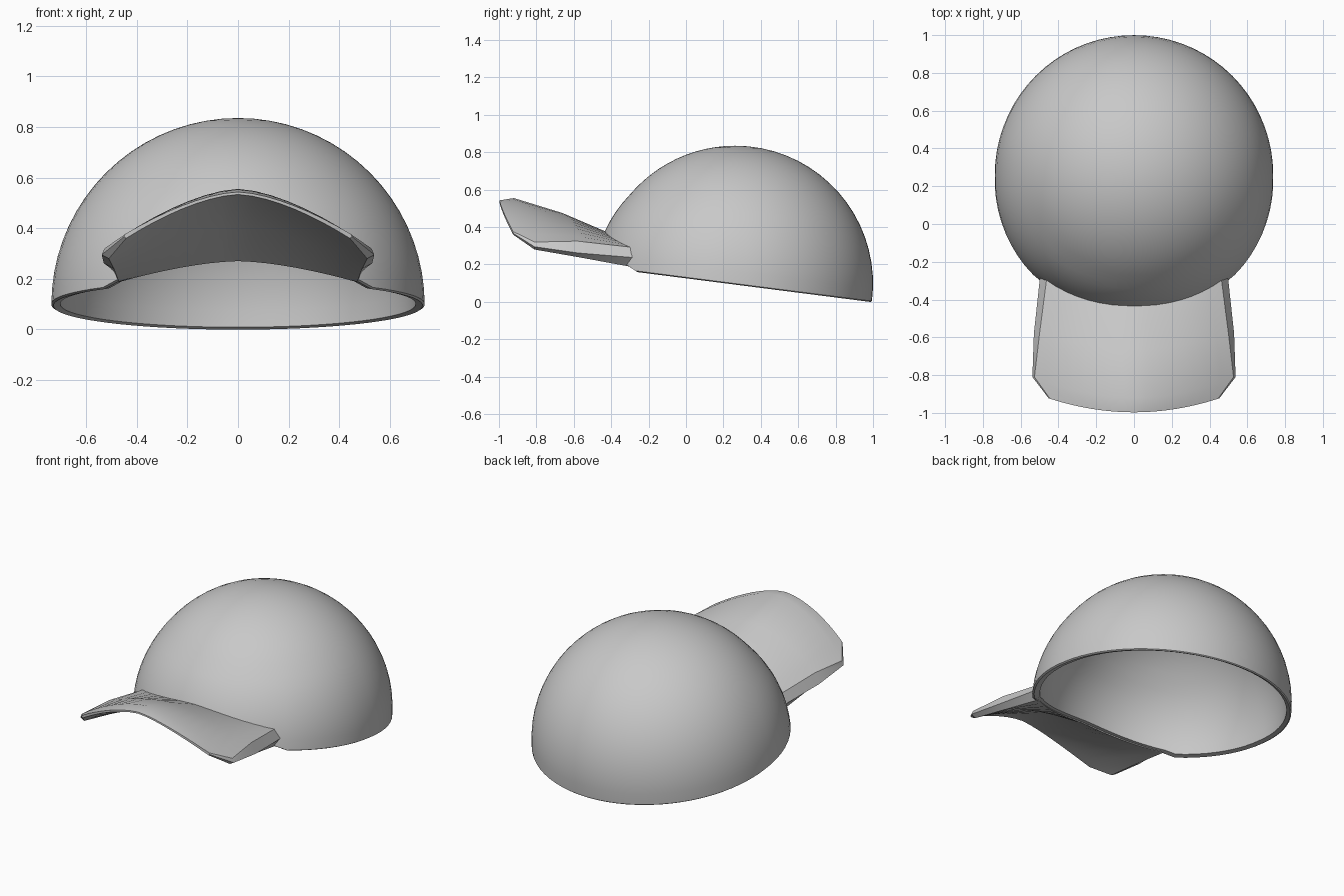
import bpy
import bmesh
import math

default = bpy.data.objects.get("Cube")
if default:
    bpy.data.objects.remove(default, do_unlink=True)

R, CY, CZ = 0.737, 0.263, 0.098      # dome radius and centre
TILT = math.tan(math.radians(7.3))   # slope of the rim
ROOT = 0.48                          # half width of the brim at the dome

grey = bpy.data.materials.new("cap grey")
grey.use_nodes = True
color = (0.58, 0.58, 0.58, 1)
grey.diffuse_color = color
grey.node_tree.nodes["Principled BSDF"].inputs["Base Color"].default_value = color


def finish(name, bm, angle):
    bmesh.ops.recalc_face_normals(bm, faces=bm.faces)
    mesh = bpy.data.meshes.new(name)
    bm.to_mesh(mesh)
    bm.free()
    mesh.materials.append(grey)
    obj = bpy.data.objects.new(name, mesh)
    bpy.context.collection.objects.link(obj)
    bpy.ops.object.select_all(action="DESELECT")
    obj.select_set(True)
    bpy.context.view_layer.objects.active = obj
    bpy.ops.object.shade_smooth_by_angle(angle=math.radians(angle))
    return obj


def strip(bm, a, b):
    for i in range(len(a) - 1):
        bm.faces.new((a[i], a[i + 1], b[i + 1], b[i]))


# Rim elevation: a tilted great circle, raised in an arch behind the brim
def rim_elevation(a):
    e = math.atan(-TILT * math.sin(a))
    x = abs(R * math.cos(a))
    if math.sin(a) < 0 and x < ROOT + 0.02:
        arch = 0.28 - 0.09 * (x / ROOT) ** 1.7
        e = max(e, math.asin((arch - CZ) / R))
    return e


# Point on a dome skin; the low front swells out a little towards the brim
def dome_point(a, e, r, cy):
    swell = 0.02 * min(1, max(0, -1.5 * math.sin(a))) * max(0, 1 - (e / 0.7) ** 2)
    r += swell
    return (r * math.cos(e) * math.cos(a), cy + r * math.cos(e) * math.sin(a), CZ + r * math.sin(e))


# Dome shell: outer and inner skins, the inner one set slightly back
COLS, ROWS = 72, 18
bm = bmesh.new()
rims = []
for r, cy in ((R, CY), (R - 0.036, CY + 0.012)):
    rings = []
    for j in range(ROWS):
        ring = []
        for i in range(COLS):
            a = 2 * math.pi * i / COLS
            low = rim_elevation(a)
            ring.append(bm.verts.new(dome_point(a, low + (math.pi / 2 - low) * j / ROWS, r, cy)))
        rings.append(ring + ring[:1])
    for lower, upper in zip(rings, rings[1:]):
        strip(bm, lower, upper)
    pole = bm.verts.new((0, cy, CZ + r))
    for i in range(COLS):
        bm.faces.new((rings[-1][i], rings[-1][i + 1], pole))
    rims.append(rings[0])

# Rim lip: a shallow ridge joining both skins
lip = []
for outer, inner in zip(rims[0][:-1], rims[1]):
    co = outer.co.lerp(inner.co, 0.25)
    co.z -= 0.006
    lip.append(bm.verts.new(co))
lip.append(lip[0])
strip(bm, rims[0], lip)
strip(bm, lip, rims[1])
finish("cap_dome", bm, 35)

# Brim stations, root to tip: y centre and edge, then half width, z centre
# and z edge of the top and bottom sheets, then half width and z of the side
STATIONS = (
    (None, None, (0.46, 0.37, 0.29), (0.47, 0.27, 0.187), (0.495, 0.235)),
    (-0.66, -0.58, (0.50, 0.475, 0.325), (0.49, 0.41, 0.24), (0.53, 0.262)),
    (-0.92, -0.81, (0.527, 0.555, 0.32), (0.51, 0.515, 0.28), (0.538, 0.295)),
    (-0.997, -0.925, (0.445, 0.543, 0.377), (0.442, 0.533, 0.36), (0.45, 0.367)),
)
FRACTIONS = [i / 8 - 1 for i in range(17)]


def root_y(x, z):
    # Sits inside the thickness of the dome wall
    return CY - math.sqrt((R - 0.006) ** 2 - x * x - (z - CZ) ** 2)


def station_row(bm, yc, ye, width, zc, ze):
    row = []
    for f in FRACTIONS:
        x, s = f * width, abs(f)
        z = zc + (ze - zc) * s ** 1.6
        y = root_y(x, z) if yc is None else yc + (ye - yc) * s ** 2
        row.append(bm.verts.new((x, y, z)))
    return row


# Brim: arched top and bottom sheets with a two-facet band along each side
bm = bmesh.new()
tops, bottoms, sides = [], [], []
for yc, ye, top, bottom, (side_x, side_z) in STATIONS:
    tops.append(station_row(bm, yc, ye, *top))
    bottoms.append(station_row(bm, yc, ye, *bottom))
    y = root_y(side_x, side_z) if ye is None else ye
    sides.append([bm.verts.new((s * side_x, y, side_z)) for s in (-1, 1)])
for k in range(len(STATIONS) - 1):
    strip(bm, tops[k], tops[k + 1])
    strip(bm, bottoms[k], bottoms[k + 1])
    for end, side in ((0, 0), (-1, 1)):
        near = (tops[k][end], sides[k][side], bottoms[k][end])
        far = (tops[k + 1][end], sides[k + 1][side], bottoms[k + 1][end])
        strip(bm, near, far)
for k in (0, -1):
    strip(bm, tops[k], bottoms[k])
    for end, side in ((0, 0), (-1, 1)):
        bm.faces.new((tops[k][end], sides[k][side], bottoms[k][end]))
finish("cap_brim", bm, 30)
